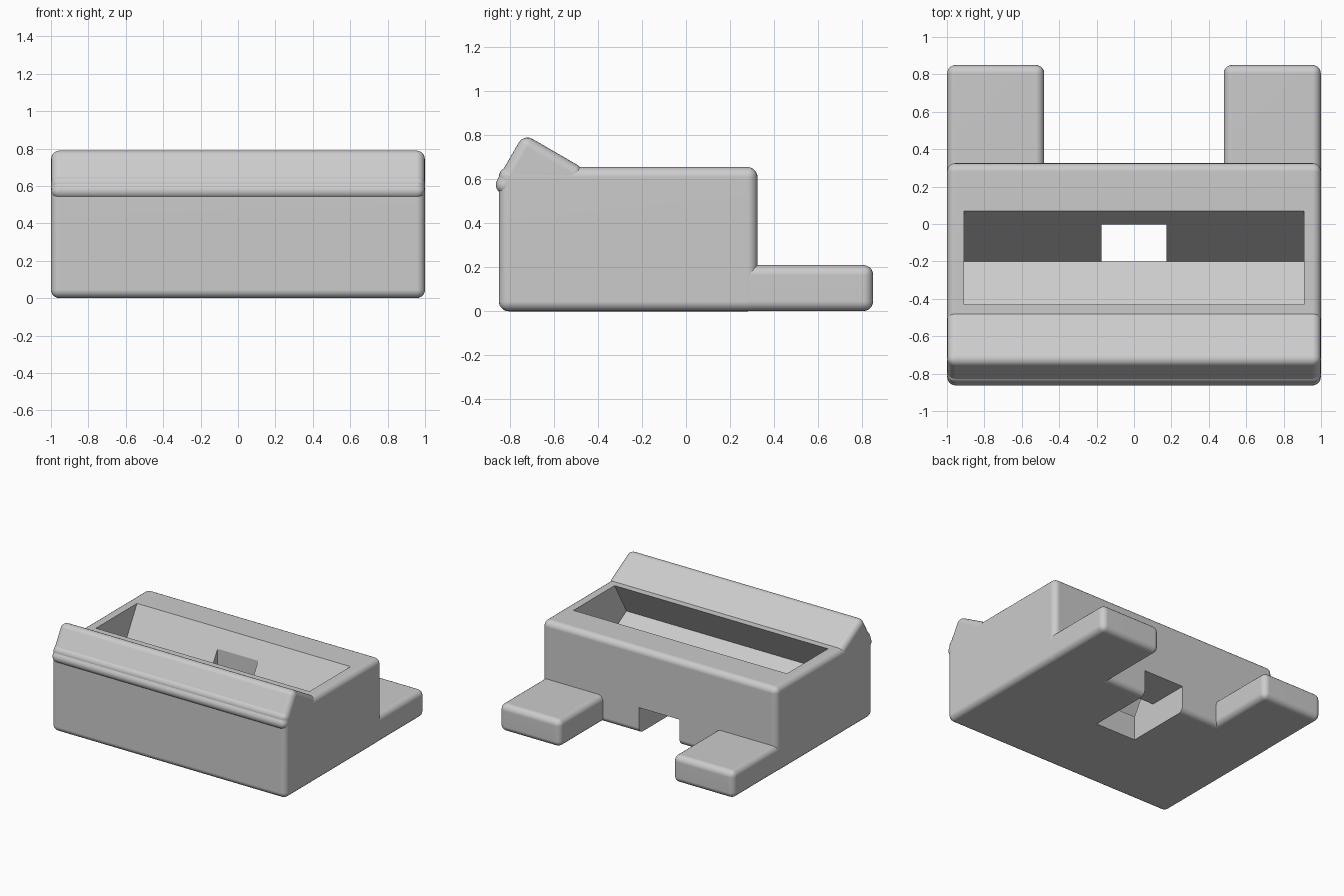
import bpy, bmesh, math
from mathutils import Matrix, Vector

if "Cube" in bpy.data.objects:
    bpy.data.objects.remove(bpy.data.objects["Cube"], do_unlink=True)

RADIUS = 0.045
TILT = math.radians(30)

grey = bpy.data.materials.new("light_grey")
grey.use_nodes = True
grey.diffuse_color = (0.6, 0.6, 0.6, 1)
grey.node_tree.nodes["Principled BSDF"].inputs["Base Color"].default_value = (0.6, 0.6, 0.6, 1)


def box(name, low, high, radius=0.0, tilt=0.0, origin=(0, 0, 0)):
    """Box between two corners, rounded, then tilted about x and moved."""
    low, high = Vector(low), Vector(high)
    bm = bmesh.new()
    bmesh.ops.create_cube(bm, size=1)
    bmesh.ops.scale(bm, vec=high - low, verts=bm.verts)
    bmesh.ops.translate(bm, vec=(low + high) / 2, verts=bm.verts)
    if radius:
        bmesh.ops.bevel(bm, geom=bm.edges[:], offset=radius, segments=5,
                        profile=0.5, affect='EDGES')
    bm.transform(Matrix.Translation(origin) @ Matrix.Rotation(tilt, 4, 'X'))
    mesh = bpy.data.meshes.new(name)
    bm.to_mesh(mesh)
    bm.free()
    mesh.materials.append(grey)
    obj = bpy.data.objects.new(name, mesh)
    bpy.context.collection.objects.link(obj)
    return obj


def activate(obj):
    bpy.ops.object.select_all(action='DESELECT')
    obj.select_set(True)
    bpy.context.view_layer.objects.active = obj


def cut(obj, cutter):
    mod = obj.modifiers.new("cut", 'BOOLEAN')
    mod.operation = 'DIFFERENCE'
    mod.solver = 'EXACT'
    mod.object = cutter
    activate(obj)
    bpy.ops.object.modifier_apply(modifier=mod.name)
    bpy.data.objects.remove(cutter, do_unlink=True)


def finish(obj):
    activate(obj)
    bpy.ops.object.shade_smooth_by_angle(angle=math.radians(35))
    mod = obj.modifiers.new("even_shading", 'WEIGHTED_NORMAL')
    mod.keep_sharp = True


# Main block
body = box("body", (-1, -0.85, 0), (1, 0.325, 0.655), RADIUS)

# Tilted pocket, its lowest corner is the origin of the cutter
cut(body, box("pocket_cutter", (-0.91, -0.433, 0), (0.91, 0, 1), 0, -TILT, (0, -0.2, 0.187)))

# Upright well under the pocket and the channel leading out at the back
cut(body, box("well_cutter", (-0.173, -0.2, -0.1), (0.173, 0, 0.53)))
cut(body, box("channel_cutter", (-0.173, -0.1, -0.1), (0.173, 0.5, 0.2)))
finish(body)

# Tilted front lip, measured from its lower front corner
lip = box("front_lip", (-0.999, 0, -0.06), (0.999, 0.327, 0.226), RADIUS, -TILT, (0, -0.85, 0.61))
finish(lip)

# Rear feet, mirrored left and right
for name, side in (("left_foot", 1), ("right_foot", -1)):
    x = sorted((0.48 * side, 0.999 * side))
    finish(box(name, (x[0], 0.05, 0.001), (x[1], 0.85, 0.21), RADIUS))
